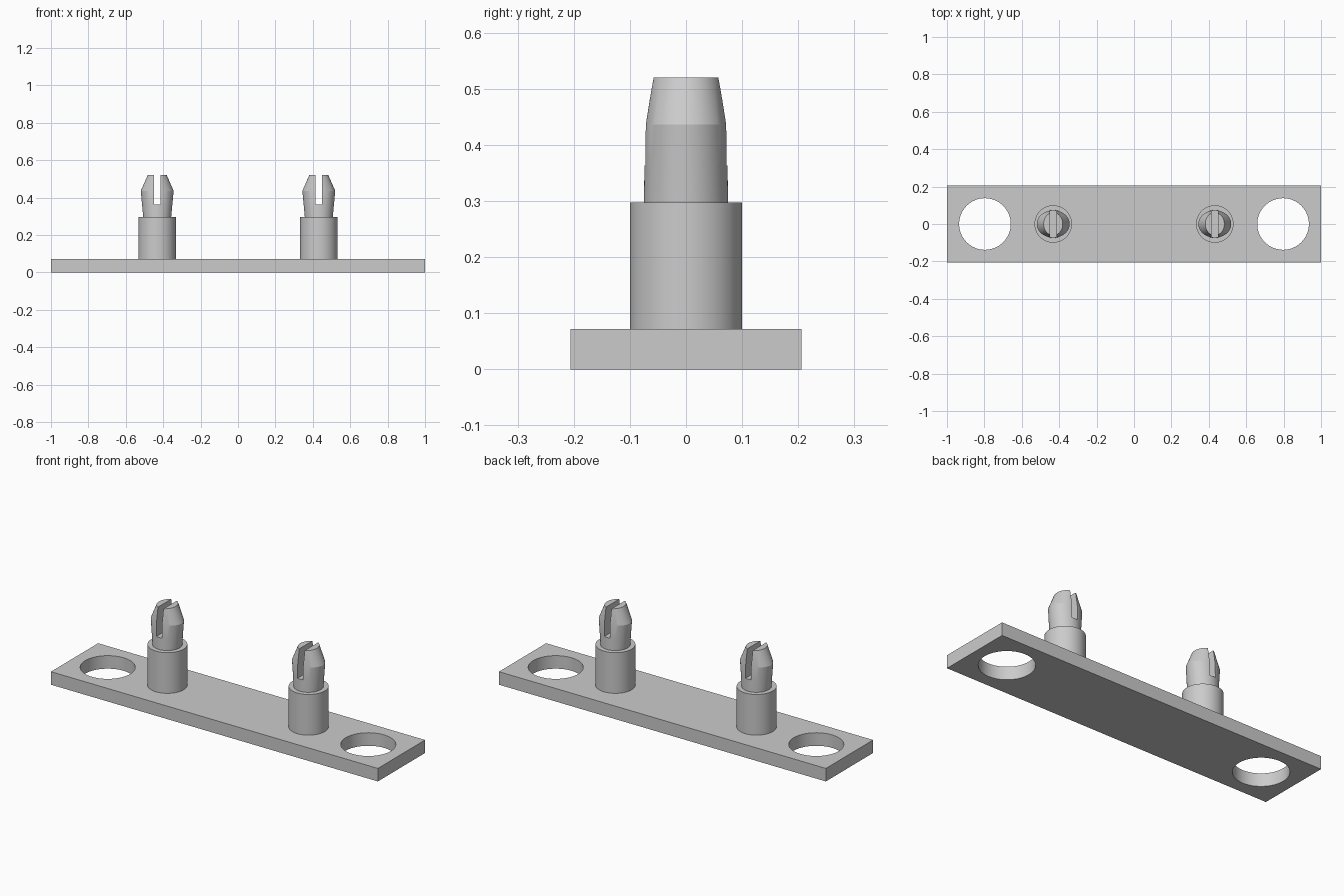
import bpy, bmesh, math

cube = bpy.data.objects.get("Cube")
if cube:
    bpy.data.objects.remove(cube, do_unlink=True)

grey = bpy.data.materials.new("light_grey_plastic")
grey.use_nodes = True
colour = (0.6, 0.6, 0.6, 1)
grey.diffuse_color = colour
grey.node_tree.nodes["Principled BSDF"].inputs["Base Color"].default_value = colour


def finish(name, bm, location=(0, 0, 0)):
    bmesh.ops.recalc_face_normals(bm, faces=bm.faces)
    mesh = bpy.data.meshes.new(name)
    bm.to_mesh(mesh)
    bm.free()
    mesh.materials.append(grey)
    ob = bpy.data.objects.new(name, mesh)
    ob.location = location
    bpy.context.collection.objects.link(ob)
    return ob


def box(name, size, location):
    bm = bmesh.new()
    bmesh.ops.create_cube(bm, size=1)
    bmesh.ops.scale(bm, vec=size, verts=bm.verts)
    return finish(name, bm, location)


def loft(name, sections, x, sides=64):
    """Closed solid through elliptical sections (z, x radius, y radius)."""
    bm = bmesh.new()
    angles = [2 * math.pi * i / sides for i in range(sides)]
    rings = [[bm.verts.new((rx * math.cos(a), ry * math.sin(a), z)) for a in angles]
             for z, rx, ry in sections]
    for low, high in zip(rings, rings[1:]):
        for i in range(sides):
            j = (i + 1) % sides
            bm.faces.new((low[i], low[j], high[j], high[i]))
    bm.faces.new(rings[0][::-1])
    bm.faces.new(rings[-1])
    return finish(name, bm, (x, 0, 0))


def cut(ob, cutter):
    mod = ob.modifiers.new("cut", 'BOOLEAN')
    mod.operation = 'DIFFERENCE'
    mod.solver = 'EXACT'
    mod.object = cutter
    bpy.context.view_layer.objects.active = ob
    bpy.ops.object.modifier_apply(modifier=mod.name)
    bpy.data.objects.remove(cutter, do_unlink=True)


# Base plate
plate_top = 0.072
plate = box("base_plate", (2, 0.412, plate_top), (0, 0, plate_top / 2))
parts = [plate]

for side, label in ((-1, "right"), (1, "left")):
    # Mounting hole near the end of the plate
    cut(plate, loft("hole_cutter", [(-0.1, 0.138, 0.138), (0.2, 0.138, 0.138)], side * 0.797))

    # Round standoff post
    x = side * 0.432
    parts.append(loft(label + "_post", [(plate_top, 0.1, 0.1), (0.297, 0.1, 0.1)], x))

    # Split snap pin, flared sideways then tapered to the tip
    pin = loft(label + "_snap_pin", [(0.297, 0.075, 0.075), (0.363, 0.081, 0.074),
                                     (0.436, 0.088, 0.073), (0.52, 0.051, 0.061)], x)
    cut(pin, box("slot_cutter", (0.034, 0.3, 0.3), (x, 0, 0.513)))
    parts.append(pin)

# Smooth round walls, crisp edges
bpy.ops.object.select_all(action='DESELECT')
for ob in parts:
    ob.select_set(True)
bpy.context.view_layer.objects.active = plate
bpy.ops.object.shade_smooth_by_angle(angle=math.radians(15))
